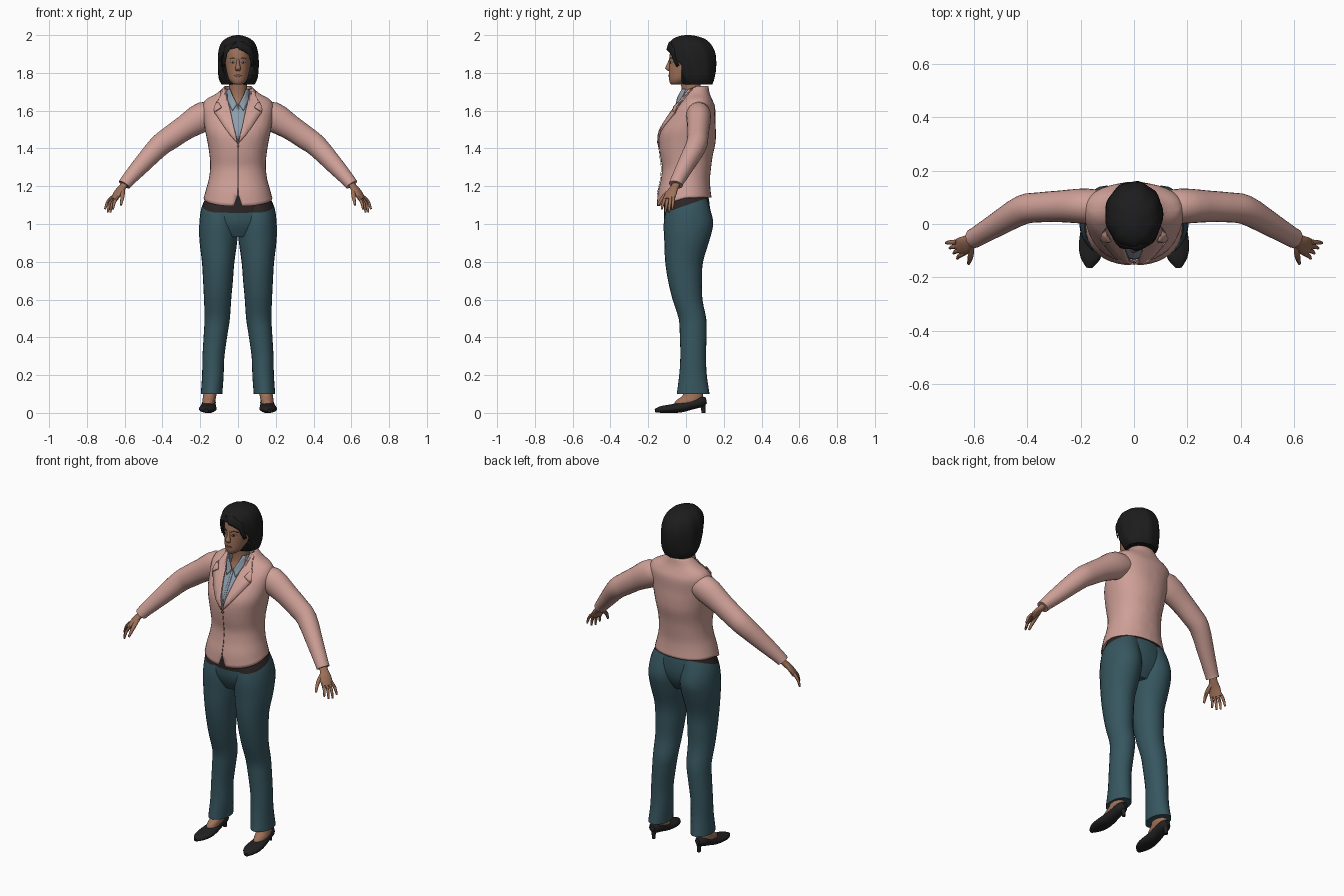
import bpy, bmesh, math
from mathutils import Vector
from mathutils.bvhtree import BVHTree

if "Cube" in bpy.data.objects:
    bpy.data.objects.remove(bpy.data.objects["Cube"])

made = []


def material(name, r, g, b):
    m = bpy.data.materials.new(name)
    m.use_nodes = True
    m.diffuse_color = (r, g, b, 1)
    node = m.node_tree.nodes["Principled BSDF"]
    node.inputs["Base Color"].default_value = (r, g, b, 1)
    node.inputs["Roughness"].default_value = 0.8
    return m


SKIN = material("skin", .34, .165, .10)
HAIR = material("black_hair", .012, .012, .012)
PINK = material("pink_cloth", .62, .35, .31)
SEAM = material("seam_shadow", .25, .12, .10)
BLUE = material("grey_blue_shirt", .27, .34, .41)
TEAL = material("teal_cloth", .037, .092, .113)
BELT = material("dark_belt", .025, .018, .018)
SHOE = material("shoe_leather", .016, .015, .016)
LIPS = material("lips", .27, .095, .07)
EYES = material("eye_grey", .38, .42, .44)


def finish(name, bm, mats, mirror=False, solid=0):
    bmesh.ops.recalc_face_normals(bm, faces=bm.faces)
    mesh = bpy.data.meshes.new(name)
    bm.to_mesh(mesh)
    bm.free()
    ob = bpy.data.objects.new(name, mesh)
    bpy.context.collection.objects.link(ob)
    for m in mats:
        mesh.materials.append(m)
    if solid:
        mod = ob.modifiers.new("thickness", 'SOLIDIFY')
        mod.thickness = solid
    if mirror:
        ob.modifiers.new("mirror", 'MIRROR')
    made.append(ob)
    return ob


def loft(name, rows, mats, flat=True, seg=24, power=2, steps=3, caps=True,
         ripple=0, mirror=False, solid=0):
    """Smooth skin through rows of (x, y, z, half width, half depth)."""
    rows = [Vector(r) for r in rows]
    ext = [rows[0]] + rows + [rows[-1]]
    path = []
    for a, b, c, d in zip(ext, ext[1:], ext[2:], ext[3:]):
        for k in range(steps):
            t = k / steps
            path.append((b * 2 + (c - a) * t + (a * 2 - b * 5 + c * 4 - d) * t**2
                         + (b * 3 - a - c * 3 + d) * t**3) / 2)
    path.append(rows[-1])
    bm = bmesh.new()
    rings = []
    for i, p in enumerate(path):
        u, v = Vector((1, 0, 0)), Vector((0, 1, 0))
        if not flat:
            t = Vector(path[min(i + 1, len(path) - 1)][:3]) - Vector(path[max(i - 1, 0)][:3])
            u = t.cross(Vector((0, 0, 1))).normalized()
            v = u.cross(t).normalized()
        ring = []
        for k in range(seg):
            a = math.tau * k / seg
            s, c = math.sin(a), math.cos(a)
            w = 1 + ripple * math.sin(9 * a + i * .25)
            x = math.copysign(abs(c) ** (2 / power), c) * w
            y = math.copysign(abs(s) ** (2 / power), s) * w
            ring.append(bm.verts.new(Vector(p[:3]) + u * x * p[3] + v * y * p[4]))
        rings.append(ring)
    for r, q in zip(rings, rings[1:]):
        for k in range(seg):
            n = (k + 1) % seg
            bm.faces.new((r[k], r[n], q[n], q[k]))
    if caps:
        bm.faces.new(rings[0])
        bm.faces.new(rings[-1])
    return finish(name, bm, mats, mirror, solid)


def surface(ob):
    return BVHTree.FromPolygons([v.co.copy() for v in ob.data.vertices],
                                [tuple(p.vertices) for p in ob.data.polygons])


def carve(ob, planes, mat=None):
    """Cut along planes; remove or recolour what lies on all their positive sides."""
    bm = bmesh.new()
    bm.from_mesh(ob.data)
    planes = [(Vector(p), Vector(n).normalized()) for p, n in planes]
    for p, n in planes:
        bmesh.ops.bisect_plane(bm, geom=bm.verts[:] + bm.edges[:] + bm.faces[:],
                               plane_co=p, plane_no=n, dist=1e-5)
    inside = [f for f in bm.faces
              if all((f.calc_center_median() - p).dot(n) > 0 for p, n in planes)]
    if mat is None:
        bmesh.ops.delete(bm, geom=inside, context='FACES')
    else:
        for f in inside:
            f.material_index = mat
    bm.to_mesh(ob.data)
    bm.free()


def plate(name, outline, target, lift, mat, mirror=True):
    """Thin panel drawn in x and z, laid on the front of a surface."""
    bm = bmesh.new()
    bm.faces.new([bm.verts.new((x, 0, z)) for x, z in outline])
    bmesh.ops.triangulate(bm, faces=bm.faces[:])
    bmesh.ops.subdivide_edges(bm, edges=bm.edges[:], cuts=3, use_grid_fill=True)
    for v in bm.verts:
        hit = target.ray_cast(Vector((v.co.x, -1, v.co.z)), Vector((0, 1, 0)))[0]
        if hit is None:
            hit = target.find_nearest(Vector((v.co.x, 0, v.co.z)))[0]
        v.co = hit - Vector((0, lift, 0))
    return finish(name, bm, [mat], mirror, lift)


def wedge(z, dx, dz):
    """Front-facing V region with its tip at height z."""
    tip = (0, 0, z)
    return [(tip, (-abs(dz), 0, math.copysign(dx, dz))),
            (tip, (abs(dz), 0, math.copysign(dx, dz))),
            ((0, .05, 0), (0, -1, 0))]


# Trousers with belt band
legs = loft("trouser_legs", [
    (.140, .038, .10, .057, .087), (.133, .037, .20, .057, .073), (.130, .038, .30, .058, .068),
    (.118, .038, .42, .063, .071), (.110, .034, .50, .067, .073), (.108, .008, .60, .072, .079),
    (.106, -.005, .70, .079, .09), (.105, -.010, .80, .086, .1), (.104, .004, .91, .1, .119),
    (.103, .013, 1.0, .102, .131), (.1, .011, 1.08, .095, .117), (.09, .01, 1.14, .08, .1)],
    [TEAL, BELT], mirror=True)
hips = loft("trouser_hips", [
    (0, 0, .93, .1, .08), (0, .003, 1.0, .195, .115),
    (0, .005, 1.08, .19, .122), (0, 0, 1.17, .16, .115)], [TEAL, BELT])
for ob in (legs, hips):
    carve(ob, [((0, -.11, 1.06), (0, -.35, 1))], 1)

# Feet and heeled shoes
loft("feet", [(.145, .045, .14, .034, .04), (.15, .035, .09, .035, .055),
              (.155, .015, .065, .034, .068), (.156, 0, .045, .033, .065)], [SKIN], mirror=True)
loft("shoes", [(.15, .107, .066, .014, .016), (.152, .08, .06, .033, .029),
               (.155, .03, .046, .037, .028), (.158, -.03, .029, .043, .027),
               (.160, -.085, .022, .047, .022), (.164, -.13, .018, .036, .018),
               (.168, -.163, .012, .012, .010)], [SHOE], flat=False, mirror=True)
loft("shoe_heels", [(.15, .092, 0, .010, .010), (.15, .09, .03, .012, .013),
                    (.15, .08, .06, .026, .025)], [SHOE], seg=12, mirror=True)

# Neck and shirt
loft("neck", [(0, .03, 1.56, .07, .08), (0, .02, 1.63, .055, .06),
              (0, .03, 1.68, .049, .052), (0, .02, 1.79, .047, .052)], [SKIN])
shirt = loft("shirt", [
    (0, 0, 1.40, .13, .13), (0, .01, 1.48, .15, .141), (0, .02, 1.55, .14, .118),
    (0, .03, 1.62, .105, .084), (0, .035, 1.67, .074, .08), (0, .035, 1.715, .062, .074)],
    [BLUE], caps=False)
shirt_skin = surface(shirt)
carve(shirt, wedge(1.625, .045, .09))
plate("shirt_collar", [(.004, 1.635), (.03, 1.6), (.058, 1.655), (.056, 1.715),
                       (.046, 1.715), (.028, 1.675)], shirt_skin, .006, BLUE)
plate("shirt_placket", [(-.006, 1.44), (.006, 1.44), (.006, 1.625), (-.006, 1.625)],
      shirt_skin, .003, BLUE, False)

# Jacket body, with a longer front hem, neckline and hem notch
jacket = loft("jacket_body", [
    (0, -.01, 1.14, .182, .145), (0, -.01, 1.19, .168, .139), (0, -.003, 1.24, .154, .130),
    (0, .003, 1.30, .147, .130), (0, .002, 1.36, .150, .139), (0, .006, 1.43, .161, .15),
    (0, .01, 1.49, .173, .148), (0, .025, 1.55, .182, .13), (0, .048, 1.62, .188, .106),
    (0, .058, 1.66, .168, .08), (0, .06, 1.69, .115, .066), (0, .062, 1.73, .07, .056)],
    [PINK], seg=40, power=2.2, caps=False, solid=.006)
for v in jacket.data.vertices:
    if v.co.y < 0 and v.co.z < 1.25:
        v.co.z += 2.7 * v.co.y * (1.25 - v.co.z)
jacket_skin = surface(jacket)
carve(jacket, wedge(1.43, .075, .29))
carve(jacket, wedge(1.16, .03, -.09))
plate("lapels", [(.002, 1.425), (.045, 1.475), (.125, 1.59), (.086, 1.615), (.108, 1.65),
                 (.075, 1.725), (.062, 1.69), (.032, 1.56)], jacket_skin, .009, PINK)
plate("front_seam", [(-.0018, 1.16), (.0018, 1.16), (.0018, 1.425), (-.0018, 1.425)],
      jacket_skin, .002, SEAM, False)
plate("jacket_button", [(.008 * math.cos(a), 1.415 + .008 * math.sin(a))
                        for a in (math.tau * k / 8 for k in range(8))],
      jacket_skin, .006, SEAM, False)

# Sleeves
loft("sleeves", [(.1, .06, 1.585, .06, .05), (.18, .067, 1.57, .066, .078),
                 (.28, .066, 1.51, .059, .066), (.36, .062, 1.455, .056, .062),
                 (.42, .052, 1.41, .055, .058), (.515, -.003, 1.308, .045, .047),
                 (.585, -.045, 1.23, .038, .036), (.602, -.054, 1.208, .037, .034)],
     [PINK], flat=False, mirror=True)

# Hands
loft("palms", [(.59, -.045, 1.225, .022, .018), (.612, -.06, 1.195, .024, .017),
               (.635, -.078, 1.165, .034, .016), (.656, -.09, 1.13, .034, .013)],
     [SKIN], flat=False, seg=16, mirror=True)
across = Vector((.59, .81, 0))
for i, label in enumerate(("index", "middle", "ring", "little")):
    k = i - 1.5
    base = Vector((.65, -.088, 1.145)) + across * k * .017
    tip = Vector((.683, -.1, 1.06 + .008 * k * k)) + across * k * .024
    mid = base.lerp(tip, .5) + Vector((.006, 0, .004))
    loft(label + "_fingers", [(*base, .009, .009), (*mid, .0085, .0085), (*tip, .005, .005)],
         [SKIN], flat=False, seg=8, mirror=True)
loft("thumbs", [(.612, -.07, 1.185, .014, .013), (.612, -.118, 1.145, .011, .011),
                (.62, -.148, 1.1, .006, .006)], [SKIN], flat=False, seg=8, mirror=True)

# Head and face
head = loft("head", [
    (0, -.05, 1.738, .018, .026), (0, -.044, 1.747, .034, .041), (0, -.03, 1.77, .05, .06),
    (0, -.006, 1.81, .061, .085), (0, .008, 1.85, .067, .097), (0, .014, 1.90, .069, .1),
    (0, .018, 1.95, .06, .086), (0, .02, 1.98, .03, .045)], [SKIN, HAIR], seg=32)
face = surface(head)
carve(head, [((0, .015, 0), (0, 1, 0)), ((0, 0, 1.76), (0, 0, 1))], 1)
loft("nose", [(0, -.08, 1.875, .007, .009), (0, -.088, 1.848, .009, .012),
              (0, -.095, 1.824, .015, .015), (0, -.086, 1.811, .011, .009)], [SKIN], seg=12)
plate("lips", [(-.021, 1.785), (-.006, 1.791), (0, 1.789), (.006, 1.791), (.021, 1.785),
               (0, 1.777)], face, .003, LIPS, False)
plate("eyes", [(.015, 1.855), (.027, 1.863), (.043, 1.857), (.028, 1.85)], face, .002, EYES)
plate("pupils", [(.025, 1.852), (.025, 1.861), (.033, 1.861), (.033, 1.852)], face, .004, HAIR)
plate("eyebrows", [(.012, 1.874), (.03, 1.882), (.05, 1.873), (.03, 1.877)], face, .003, HAIR)

# Bobbed hair, open at the face, with a swept fringe
hair = loft("hair", [
    (0, .06, 1.738, .086, .078), (0, .055, 1.77, .102, .094), (0, .041, 1.83, .108, .118),
    (0, .03, 1.90, .106, .127), (0, .022, 1.95, .093, .113), (0, .016, 1.98, .067, .084),
    (0, .01, 1.996, .03, .04), (0, .01, 2.0, .008, .01)],
    [HAIR], seg=54, ripple=.018, solid=.008)
hair_skin = surface(hair)
carve(hair, [((0, -.025, 0), (0, -1, 0)), ((0, -.03, 1.865), (-.2, -1, -1))])
plate("fringe_left", [(-.015, 1.965), (.03, 1.965), (.075, 1.93), (.088, 1.84), (.074, 1.83),
                      (.06, 1.895), (.03, 1.915), (.005, 1.925)],
      hair_skin, .004, HAIR, False)
plate("fringe_right", [(-.01, 1.965), (-.07, 1.94), (-.088, 1.84), (-.074, 1.83),
                       (-.06, 1.9), (-.035, 1.94)], hair_skin, .004, HAIR, False)

# Smooth shading with crisp hems
bpy.ops.object.select_all(action='DESELECT')
for ob in made:
    ob.select_set(True)
bpy.context.view_layer.objects.active = made[0]
bpy.ops.object.shade_smooth_by_angle(angle=math.radians(45))
